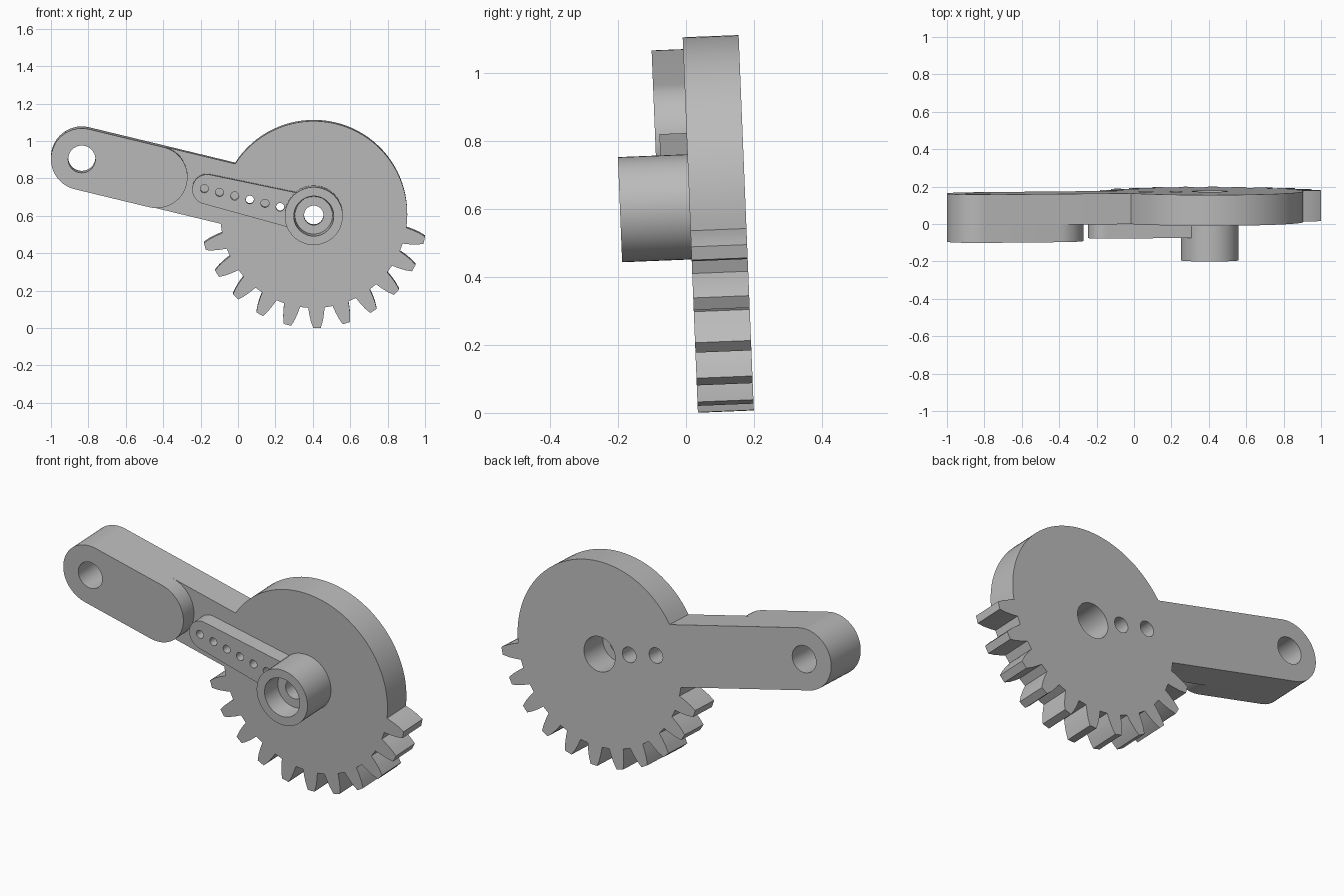
import bpy, bmesh
from math import cos, sin, radians, pi, asin, degrees
from mathutils import Matrix, Vector

cube = bpy.data.objects.get("Cube")
if cube:
    bpy.data.objects.remove(cube, do_unlink=True)

grey = bpy.data.materials.new("plain grey")
grey.use_nodes = True
COLOUR = (0.5, 0.5, 0.5, 1)
grey.diffuse_color = COLOUR
grey.node_tree.nodes["Principled BSDF"].inputs["Base Color"].default_value = COLOUR

# Flat parts are drawn around the hub centre, then stood up and leaned slightly
PLACE = (Matrix.Translation((0.405, 0.0104, 0.607))
         @ Matrix.Rotation(0.0405 + pi / 2, 4, 'X'))
ARM = 166.4          # direction of the lever, degrees
ARM_LEN = 1.276
ARM_R = 0.165
DISC_R = 0.5


def polar(r, deg):
    return Vector((r * cos(radians(deg)), r * sin(radians(deg))))


def arc(centre, r, a0, a1, n):
    return [centre + polar(r, a0 + (a1 - a0) * i / n) for i in range(n + 1)]


def circle(centre, r, n=32):
    return arc(centre, r, 0, 360, n)[:-1]


def along(t):
    return polar(t, ARM)


def finish(name, bm):
    bmesh.ops.remove_doubles(bm, verts=bm.verts, dist=1e-5)
    bmesh.ops.recalc_face_normals(bm, faces=bm.faces)
    bm.transform(PLACE)
    mesh = bpy.data.meshes.new(name)
    bm.to_mesh(mesh)
    bm.free()
    mesh.materials.append(grey)
    obj = bpy.data.objects.new(name, mesh)
    bpy.context.collection.objects.link(obj)
    bpy.ops.object.select_all(action='DESELECT')
    obj.select_set(True)
    bpy.context.view_layer.objects.active = obj
    bpy.ops.object.shade_smooth_by_angle(angle=radians(30))


def plate(name, loops, front, back):
    """Extrude an outline (first loop) with holes (other loops)."""
    curve = bpy.data.curves.new(name + "_outline", 'CURVE')
    curve.dimensions = '2D'
    curve.fill_mode = 'BOTH'
    curve.extrude = (front - back) / 2
    for loop in loops:
        spline = curve.splines.new('POLY')
        spline.points.add(len(loop) - 1)
        for point, co in zip(spline.points, loop):
            point.co = (co.x, co.y, 0, 1)
        spline.use_cyclic_u = True
    helper = bpy.data.objects.new(name + "_outline", curve)
    bpy.context.collection.objects.link(helper)
    bpy.context.view_layer.update()
    graph = bpy.context.evaluated_depsgraph_get()
    mesh = bpy.data.meshes.new_from_object(helper.evaluated_get(graph))
    bm = bmesh.new()
    bm.from_mesh(mesh)
    bmesh.ops.translate(bm, verts=bm.verts, vec=(0, 0, (front + back) / 2))
    bpy.data.objects.remove(helper, do_unlink=True)
    bpy.data.meshes.remove(mesh)
    bpy.data.curves.remove(curve)
    finish(name, bm)


# Gear sector and lever: one outline, clockwise from the top of the lever
join = degrees(asin(ARM_R / DISC_R))
outline = arc(Vector((0, 0)), DISC_R, ARM - join, -8.2, 40)
flank = [(5.0, DISC_R), (4.2, 0.535), (3.2, 0.572), (1.9, 0.607)]
for i in range(11):
    mid = -13.1 - 15.05 * i
    outline += [polar(r, mid + a) for a, r in flank]
    outline += [polar(r, mid - a) for a, r in reversed(flank)]
outline.append(polar(DISC_R, ARM + join - 360))
outline += arc(along(ARM_LEN), ARM_R, ARM + 90, ARM - 90, 24)

hole_steps = [0.185 + 0.0833 * i for i in range(6)]
pivot_hole = circle(along(ARM_LEN), 0.073)
plate("gear_lever",
      [outline, circle(Vector((0, 0)), 0.095), pivot_hole]
      + [circle(along(hole_steps[i]), 0.042, 20) for i in (0, 2)], 0, -0.165)

# Raised pad around the pivot hole
pad = (arc(along(ARM_LEN), ARM_R, ARM + 90, ARM - 90, 24)
       + arc(along(0.864), ARM_R, ARM - 90, ARM - 270, 24))
plate("pivot_pad", [pad, pivot_hole], 0.093, 0)

# Tapered horn arm with its row of small holes
side = polar(0.095, ARM + 90)
horn = ([along(0.12) - side, along(0.12) + side]
        + arc(along(0.5865), 0.08, ARM + 90, ARM - 90, 20))
plate("horn_arm", [horn] + [circle(along(t), 0.022, 16) for t in hole_steps],
      0.08, 0)

# Hub: turned profile with a front recess and a narrow bore
profile = [(0.052, 0), (0.155, 0), (0.155, 0.205), (0.107, 0.205),
           (0.1, 0.1), (0.052, 0.1)]
bm = bmesh.new()
ring = [bm.verts.new((r, 0, h)) for r, h in profile]
edges = [bm.edges.new((ring[i - 1], ring[i])) for i in range(len(ring))]
bmesh.ops.spin(bm, geom=ring + edges, cent=(0, 0, 0), axis=(0, 0, 1),
               angle=2 * pi, steps=48)
finish("hub", bm)
